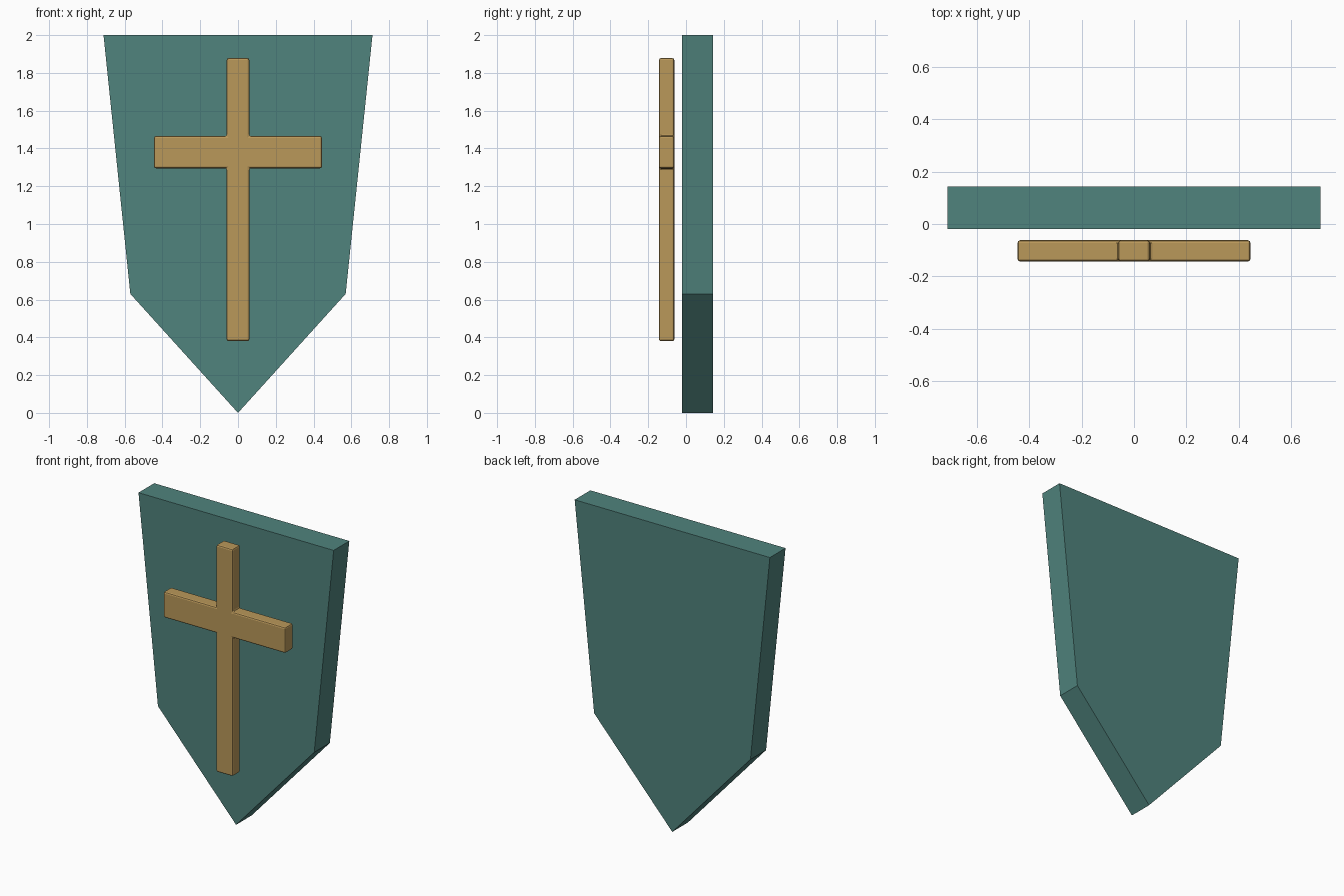
import bpy, bmesh

if "Cube" in bpy.data.objects:
    bpy.data.objects.remove(bpy.data.objects["Cube"])


def material(name, srgb):
    m = bpy.data.materials.new(name)
    lin = [((c / 255 + 0.055) / 1.055) ** 2.4 for c in srgb]
    m.diffuse_color = (*lin, 1)
    m.use_nodes = True
    m.node_tree.nodes["Principled BSDF"].inputs["Base Color"].default_value = m.diffuse_color
    return m


def extrude_profile(name, half, y0, y1, mat, bevel=0):
    """Mirror a right-hand (x, z) outline, then extrude it along y."""
    left = [(-x, z) for x, z in reversed(half) if x > 0]
    bm = bmesh.new()
    face = bm.faces.new([bm.verts.new((x, y0, z)) for x, z in half + left])
    ext = bmesh.ops.extrude_face_region(bm, geom=[face])
    verts = [g for g in ext["geom"] if isinstance(g, bmesh.types.BMVert)]
    bmesh.ops.translate(bm, verts=verts, vec=(0, y1 - y0, 0))
    bmesh.ops.recalc_face_normals(bm, faces=bm.faces)
    me = bpy.data.meshes.new(name)
    bm.to_mesh(me)
    bm.free()
    me.materials.append(mat)
    ob = bpy.data.objects.new(name, me)
    bpy.context.collection.objects.link(ob)
    if bevel:
        mod = ob.modifiers.new("soft_edges", "BEVEL")
        mod.width = bevel
        mod.segments = 2
        mod.limit_method = 'ANGLE'
    return ob


teal = material("teal", (80, 131, 125))
gold = material("gold", (186, 152, 90))

# Shield plate: tapered sides running to a point
extrude_profile("shield_plate",
                [(0, 0), (0.57, 0.63), (0.712, 2)],
                -0.02, 0.143, teal)

# Cross emblem floating just in front of the plate
extrude_profile("cross_emblem",
                [(0.06, 0.38), (0.06, 1.295), (0.445, 1.295),
                 (0.445, 1.465), (0.06, 1.465), (0.06, 1.878)],
                -0.143, -0.062, gold, bevel=0.01)
